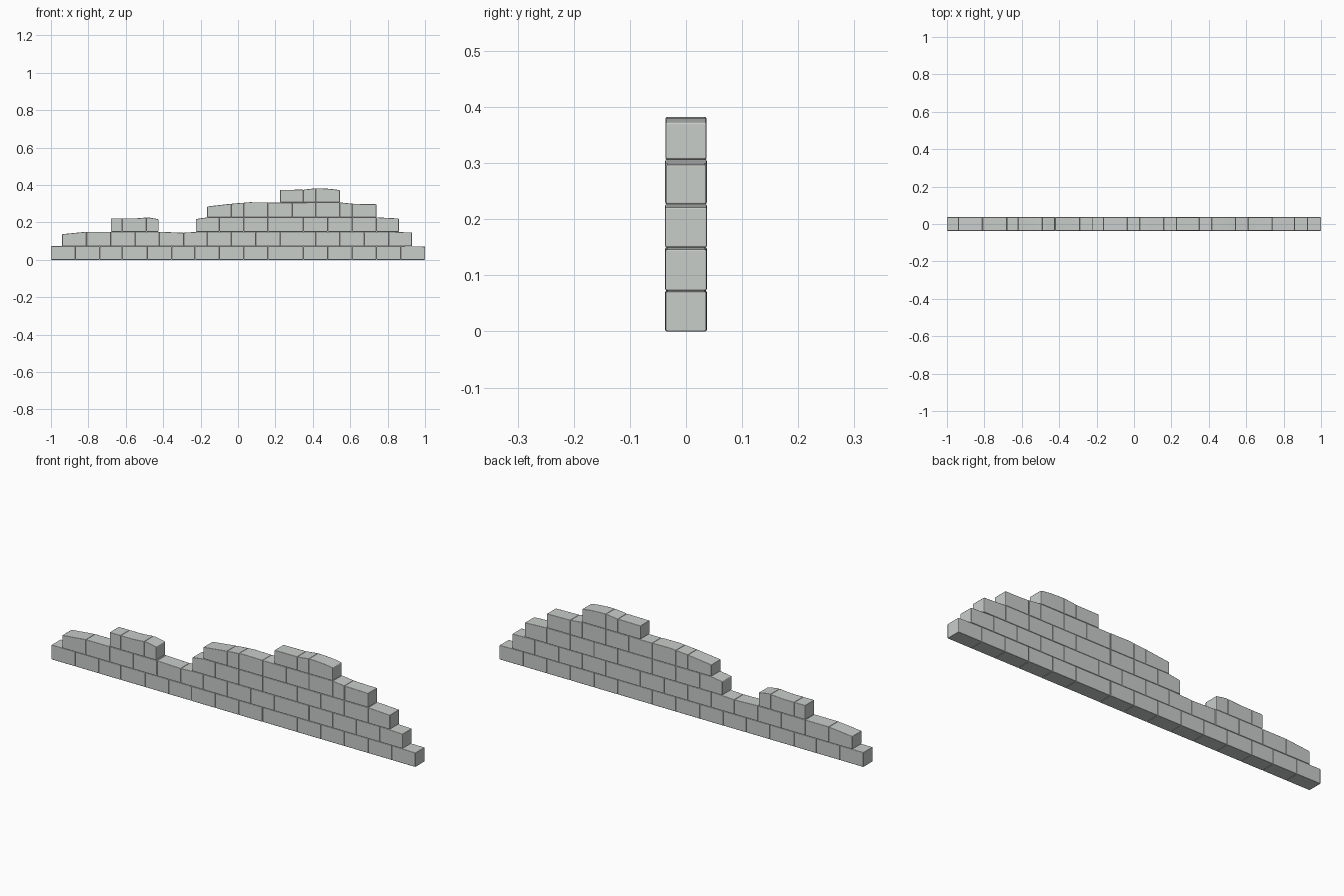
import bpy
import bmesh
import random

cube = bpy.data.objects.get("Cube")
if cube:
    bpy.data.objects.remove(cube, do_unlink=True)
random.seed(4)

# One pale stone colour for the whole wall
stone = bpy.data.materials.new("pale grey stone")
stone.use_nodes = True
colour = (0.58, 0.61, 0.59, 1)
stone.diffuse_color = colour
stone.node_tree.nodes["Principled BSDF"].inputs["Base Color"].default_value = colour

HALF_DEPTH = 0.036
SLICES = 4


def height_at(profile, x):
    """Straight-line height between the points of a worn top edge."""
    for (xa, za), (xb, zb) in zip(profile, profile[1:]):
        if x <= xb:
            return za + (zb - za) * max(x - xa, 0) / (xb - xa)
    return profile[-1][1]


def add_brick(bm, x0, x1, base, profile):
    """Closed brick lofted along x, its top following the profile."""
    half = HALF_DEPTH + random.uniform(0, 0.0013)
    rings = []
    for i in range(SLICES + 1):
        x = x0 + (x1 - x0) * i / SLICES
        top = height_at(profile, x)
        rings.append([bm.verts.new(p) for p in (
            (x, -half, base), (x, half, base), (x, half, top), (x, -half, top))])
    for a, b in zip(rings, rings[1:]):
        for j in range(4):
            k = (j + 1) % 4
            bm.faces.new((a[j], a[k], b[k], b[j]))
    bm.faces.new(rings[0])
    bm.faces.new(rings[-1][::-1])


def add_course(name, base, joints, profile):
    """A horizontal run of bricks between consecutive joints."""
    bm = bmesh.new()
    for x0, x1 in zip(joints, joints[1:]):
        add_brick(bm, x0, x1, base, profile)
    bmesh.ops.recalc_face_normals(bm, faces=bm.faces)
    mesh = bpy.data.meshes.new(name)
    bm.to_mesh(mesh)
    bm.free()
    mesh.materials.append(stone)
    obj = bpy.data.objects.new(name, mesh)
    bpy.context.collection.objects.link(obj)
    # Softly worn brick edges
    bevel = obj.modifiers.new("worn edges", "BEVEL")
    bevel.width = 0.003
    bevel.segments = 2
    bevel.limit_method = "ANGLE"
    for poly in mesh.polygons:
        poly.use_smooth = True
    bevel.harden_normals = True


# Courses from the ground up: base height, brick joints, worn top edge
add_course("bottom_course", 0,
           [-1, -.87, -.74, -.62, -.485, -.355, -.23, -.1, .03, .16,
            .35, .48, .61, .74, .87, 1],
           [(-1, .073), (.86, .073), (1, .071)])
add_course("second_course", .073,
           [-.94, -.81, -.68, -.55, -.42, -.29, -.165, -.035, .095, .225,
            .415, .545, .675, .805, .93],
           [(-.94, .137), (-.81, .15), (-.42, .15), (-.3, .145), (-.2, .15),
            (.8, .15), (.93, .146)])
add_course("third_course_right_end", .15,
           [-.68, -.62, -.49, -.425],
           [(-.68, .221), (-.55, .221), (-.48, .227), (-.425, .217)])
add_course("third_course_main", .15,
           [-.225, -.1, .03, .16, .35, .48, .61, .74, .86],
           [(-.225, .218), (-.165, .227), (.74, .227), (.86, .221)])
add_course("fourth_course", .227,
           [-.165, -.035, .03, .16, .29, .415, .545, .61, .74],
           [(-.165, .285), (-.035, .3), (.06, .308), (.2, .306),
            (.545, .307), (.62, .299), (.74, .297)])
add_course("top_course", .307,
           [.225, .35, .415, .545],
           [(.225, .374), (.35, .375), (.42, .383), (.5, .379), (.545, .372)])
